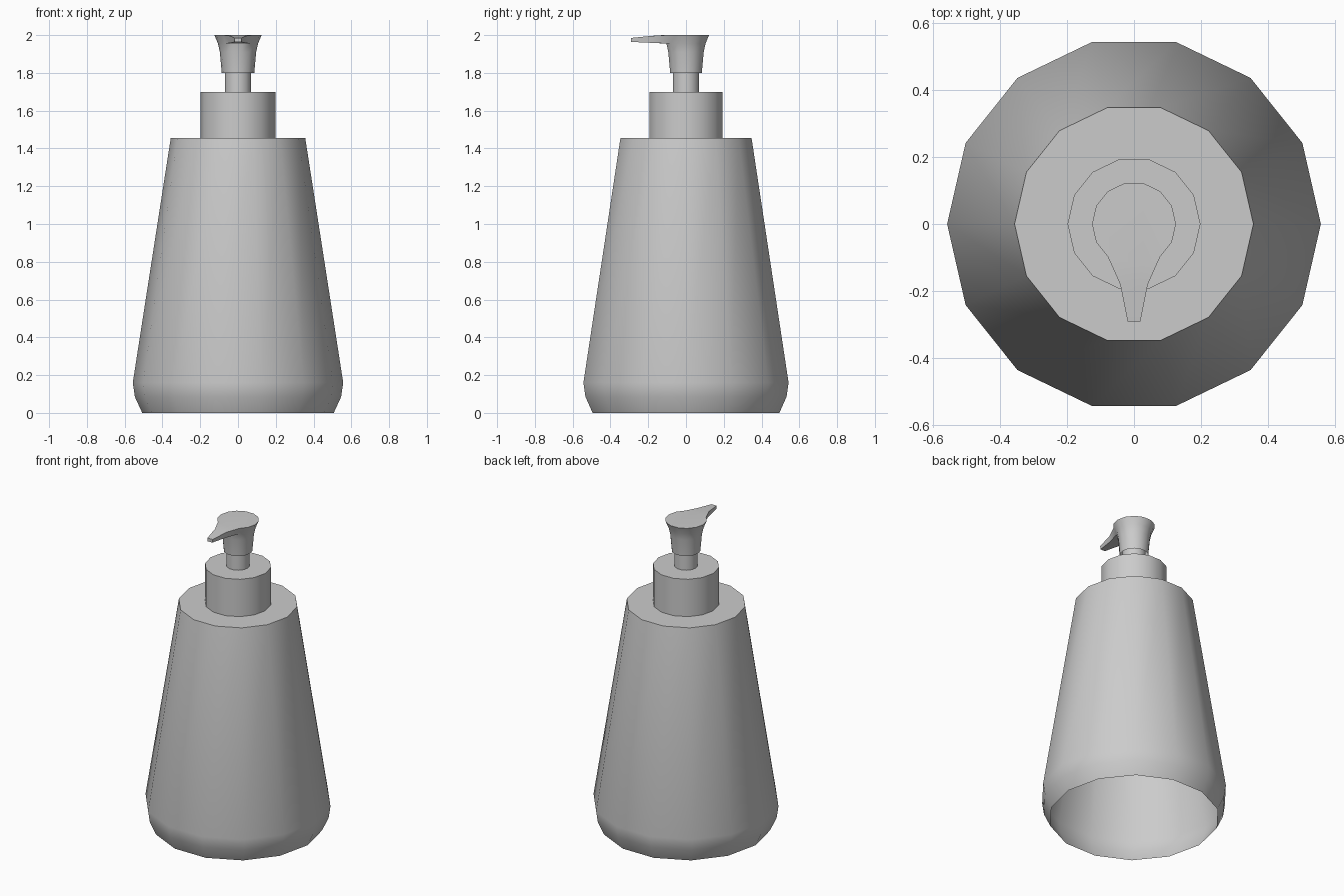
import bpy, bmesh, math

if "Cube" in bpy.data.objects:
    bpy.data.objects.remove(bpy.data.objects["Cube"])

SIDES = 14


def finish(bm, name):
    bmesh.ops.recalc_face_normals(bm, faces=bm.faces[:])
    mesh = bpy.data.meshes.new(name)
    bm.to_mesh(mesh)
    bm.free()
    ob = bpy.data.objects.new(name, mesh)
    bpy.context.collection.objects.link(ob)
    bpy.ops.object.select_all(action='DESELECT')
    ob.select_set(True)
    bpy.context.view_layer.objects.active = ob
    bpy.ops.object.shade_smooth_by_angle(angle=math.radians(35))
    return ob


def lathe(bm, profile, cap_top=False, skip=()):
    """Revolve (radius, z) points; skip holds (band, side) faces left open."""
    rings = []
    for r, z in profile:
        rings.append([bm.verts.new((r * math.cos(2 * math.pi * i / SIDES),
                                    r * math.sin(2 * math.pi * i / SIDES), z))
                      for i in range(SIDES)])
    for b in range(len(rings) - 1):
        lo, hi = rings[b], rings[b + 1]
        for i in range(SIDES):
            j = (i + 1) % SIDES
            if (b, i) not in skip:
                bm.faces.new((lo[i], lo[j], hi[j], hi[i]))
    if cap_top:
        bm.faces.new(rings[-1])
    return rings


# Bottle body, open underneath, with flat shoulder
bm = bmesh.new()
lathe(bm, [(0.507, 0), (0.546, 0.085), (0.557, 0.16), (0.356, 1.455), (0.19, 1.455)])
finish(bm, "bottle_body")

# Collar
bm = bmesh.new()
lathe(bm, [(0.198, 1.455), (0.198, 1.70), (0.065, 1.70)])
finish(bm, "collar")

# Pump stem
bm = bmesh.new()
lathe(bm, [(0.07, 1.70), (0.07, 1.86)])
finish(bm, "pump_stem")

# Pump head: flared cup whose three front faces are drawn out into the spout
bm = bmesh.new()
front = (9, 10, 11)
rings = lathe(bm, [(0.086, 1.80), (0.096, 1.91), (0.106, 1.955), (0.125, 2.0)],
              cap_top=True, skip={(2, i) for i in front})
cols = [9, 10, 11, 12]
low = [rings[2][i] for i in cols]
high = [rings[3][i] for i in cols]
spread = (-1, -0.36, 0.36, 1)
# (y, half width top, half width bottom, z top, z bottom)
for y, wt, wb, zt, zb in [(-0.18, 0.041, 0.036, 1.996, 1.959),
                          (-0.29, 0.019, 0.017, 1.985, 1.964)]:
    new_low = [bm.verts.new((s * wb, y, zb)) for s in spread]
    new_high = [bm.verts.new((s * wt, y, zt)) for s in spread]
    loop_old = low + high[::-1]
    loop_new = new_low + new_high[::-1]
    for i in range(8):
        j = (i + 1) % 8
        bm.faces.new((loop_old[i], loop_old[j], loop_new[j], loop_new[i]))
    low, high = new_low, new_high
bm.faces.new(low + high[::-1])
finish(bm, "pump_head")
